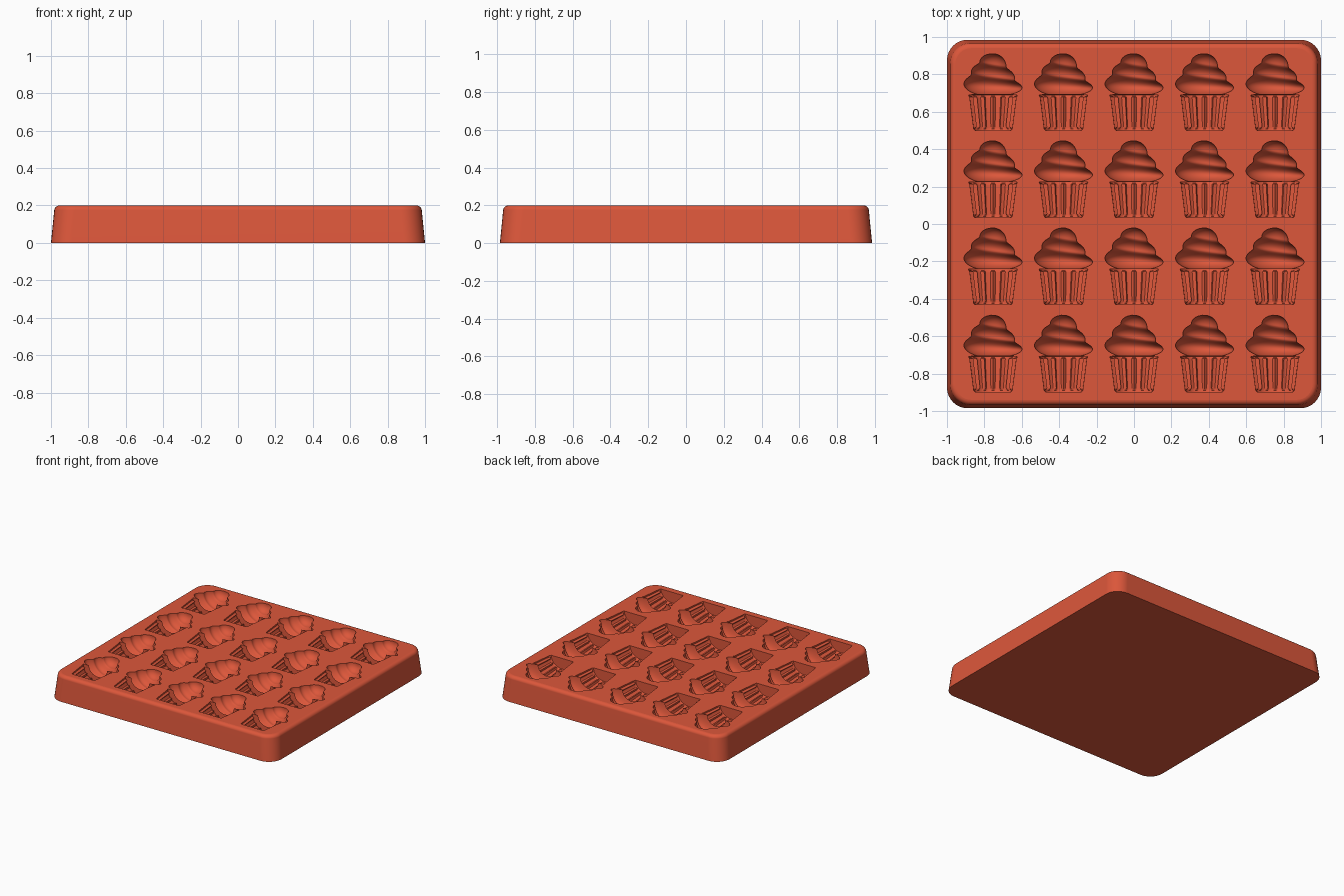
import bpy, bmesh, math
from mathutils import Vector

if "Cube" in bpy.data.objects:
    bpy.data.objects.remove(bpy.data.objects["Cube"])

HEIGHT = 0.2
CUP_TOP, LENGTH = 0.19, 0.41
RIBS, SEGMENTS = 14, 56
DEPTH = 0.88

terracotta = bpy.data.materials.new("terracotta silicone")
terracotta.use_nodes = True
colour = (0.72, 0.095, 0.043, 1)
terracotta.diffuse_color = colour
bsdf = terracotta.node_tree.nodes["Principled BSDF"]
bsdf.inputs["Base Color"].default_value = colour
bsdf.inputs["Roughness"].default_value = 0.6


def make_object(name, bm):
    bmesh.ops.recalc_face_normals(bm, faces=bm.faces)
    mesh = bpy.data.meshes.new(name)
    bm.to_mesh(mesh)
    bm.free()
    mesh.materials.append(terracotta)
    obj = bpy.data.objects.new(name, mesh)
    bpy.context.collection.objects.link(obj)
    return obj


# Tapered tray with rounded corners and a soft top edge
bm = bmesh.new()
bmesh.ops.create_cube(bm, size=2)
for v in bm.verts:
    taper = 0.98 if v.co.z > 0 else 1
    v.co = Vector((v.co.x * taper, v.co.y * 0.985 * taper, HEIGHT if v.co.z > 0 else 0))
uprights = [e for e in bm.edges if abs(e.verts[0].co.z - e.verts[1].co.z) > 0.1]
bmesh.ops.bevel(bm, geom=uprights, offset=0.11, segments=8, profile=0.5, affect='EDGES')
rim = [e for e in bm.edges if all(v.co.z > HEIGHT - 0.001 for v in e.verts)]
bmesh.ops.bevel(bm, geom=rim, offset=0.025, segments=5, profile=0.5, affect='EDGES')
tray = make_object("mould_tray", bm)

# Stacked frosting tiers: centre along the cake, half length, radius
TIERS = [(0.238, 0.055, 0.155), (0.297, 0.058, 0.115), (0.352, 0.058, 0.07)]


def cake_radius(y, theta):
    """Radius of the cupcake at distance y from its base."""
    if y < CUP_TOP:
        r = 0.102 + 0.024 * y / CUP_TOP
        if y > CUP_TOP - 0.012:
            return r + 0.004
        fade = min(1, max(0, (y - 0.008) / 0.01))
        ridge = max(0, -math.cos(RIBS * theta)) ** 2
        return r - 0.016 * ridge * fade - (0.005 if y < 0.001 else 0)
    total = 0
    for centre, half, radius in TIERS:
        s = 1 - ((y - centre) / half) ** 2
        total += (radius * math.sqrt(max(0, s))) ** 7
    return max(0.004, total ** (1 / 7))


def add_cake(bm, x0, y0):
    """Half-round cupcake lying on its back, extended above the tray."""
    cup_rows = [0, 0.006, 0.014, 0.02, 0.07, 0.12, 0.172, 0.178, 0.183, 0.1895]
    steps = 32
    top_rows = [CUP_TOP + 0.001 + (LENGTH - CUP_TOP - 0.002) * i / steps for i in range(steps + 1)]
    rings = []
    for y in cup_rows + top_rows:
        swirl = 0.016 * math.sin(math.pi * max(0, y - CUP_TOP) / (LENGTH - CUP_TOP))
        ring = []
        for i in range(SEGMENTS + 1):
            a = math.pi + math.pi * i / SEGMENTS
            r = cake_radius(y, a)
            ring.append((r * math.cos(a), y - swirl * math.cos(a), r * DEPTH * math.sin(a)))
        ring += [(ring[-1][0], ring[-1][1], 0.05), (ring[0][0], ring[0][1], 0.05)]
        rings.append([bm.verts.new((x0 + p[0], y0 + p[1], HEIGHT + p[2])) for p in ring])
    count = len(rings[0])
    for low, high in zip(rings, rings[1:]):
        for i in range(count):
            j = (i + 1) % count
            bm.faces.new((low[i], low[j], high[j], high[i]))
    bm.faces.new(rings[0])
    bm.faces.new(rings[-1])


# Grid of cupcake cavities, five across and four deep
bm = bmesh.new()
for col in range(5):
    for row in range(4):
        add_cake(bm, (col - 2) * 0.377, -0.897 + row * 0.466)
cutter = make_object("cavity_cutter", bm)

cut = tray.modifiers.new("cavities", 'BOOLEAN')
cut.operation = 'DIFFERENCE'
cut.solver = 'EXACT'
cut.object = cutter
bpy.ops.object.select_all(action='DESELECT')
bpy.context.view_layer.objects.active = tray
tray.select_set(True)
bpy.ops.object.modifier_apply(modifier=cut.name)
bpy.data.objects.remove(cutter)

# Smooth surfaces, keeping the flat top and cavity lips crisp
bpy.ops.object.shade_smooth_by_angle(angle=math.radians(40))
for poly in tray.data.polygons:
    if abs(poly.normal.z) > 0.999 and (poly.center.z > HEIGHT - 0.001 or poly.center.z < 0.001):
        poly.use_smooth = False
weighted = tray.modifiers.new("flat_normals", 'WEIGHTED_NORMAL')
weighted.keep_sharp = True
